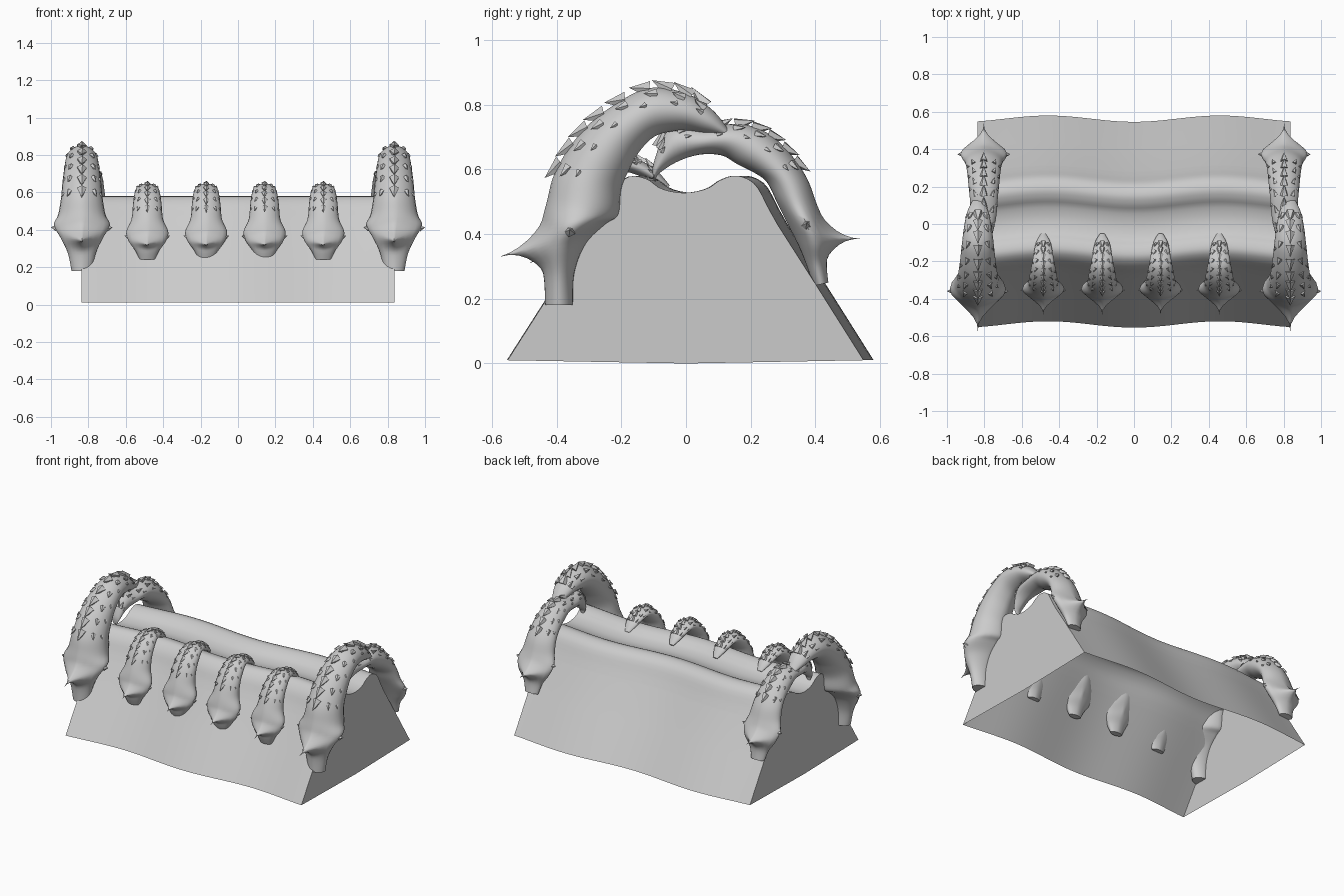
import bpy, bmesh, math
from mathutils import Vector

if "Cube" in bpy.data.objects:
    bpy.data.objects.remove(bpy.data.objects["Cube"])

stone = bpy.data.materials.new("grey stone")
stone.diffuse_color = (0.6, 0.6, 0.6, 1)
stone.use_nodes = True
stone.node_tree.nodes["Principled BSDF"].inputs["Base Color"].default_value = stone.diffuse_color


def spline(rows, t):
    """Catmull-Rom value of a table of control rows at t in 0..1."""
    n = len(rows) - 1
    f = min(t * n, n - 1e-6)
    i = int(f)
    u = f - i
    p0, p1, p2, p3 = (rows[max(0, min(n, i + k))] for k in (-1, 0, 1, 2))
    return [0.5 * (2*b + (c-a)*u + (2*a-5*b+4*c-d)*u*u + (3*b-a-3*c+d)*u**3)
            for a, b, c, d in zip(p0, p1, p2, p3)]


def finish(bm, name, angle):
    bmesh.ops.recalc_face_normals(bm, faces=bm.faces)
    me = bpy.data.meshes.new(name)
    bm.to_mesh(me)
    bm.free()
    me.materials.append(stone)
    ob = bpy.data.objects.new(name, me)
    bpy.context.collection.objects.link(ob)
    bpy.ops.object.select_all(action='DESELECT')
    ob.select_set(True)
    bpy.context.view_layer.objects.active = ob
    bpy.ops.object.shade_smooth_by_angle(angle=math.radians(angle))


# Wall: sloped sides, twin rounded ridges with a trough, open underneath
crest = [(-0.285, 0.415), (-0.255, 0.468), (-0.22, 0.535), (-0.17, 0.577), (-0.115, 0.57),
         (-0.07, 0.54), (0, 0.527), (0.07, 0.54), (0.115, 0.568), (0.165, 0.58),
         (0.22, 0.553), (0.262, 0.478), (0.29, 0.428)]
profile = [(-0.545, 0.01), (-0.40, 0.237)] + [spline(crest, k / 40) for k in range(41)]
profile += [(0.415, 0.232), (0.555, 0.01)]


def sway(x):
    return 0.008 - 0.017 * math.cos(math.pi * x / 0.46)


bm = bmesh.new()
xs = [-0.838 + 1.674 * k / 32 for k in range(33)]
grid = [[bm.verts.new((x, y + sway(x), z)) for y, z in profile] for x in xs]
for a, b in zip(grid, grid[1:]):
    for k in range(len(profile) - 1):
        bm.faces.new((a[k], b[k], b[k + 1], a[k + 1]))
for row in (grid[0], grid[-1]):
    bm.faces.new(row + [bm.verts.new((row[0].co.x, 0, 0))])
finish(bm, "wall", 40)


# Claws: rows are outer y, outer z, inner y, inner z, half width
big_front = [
    (-.435, .18, -.35, .18, .055), (-.44, .27, -.345, .28, .075), (-.46, .35, -.31, .37, .115),
    (-.45, .42, -.25, .43, .15), (-.43, .50, -.21, .46, .127), (-.405, .59, -.20, .54, .112),
    (-.34, .695, -.175, .60, .104), (-.25, .78, -.14, .66, .095), (-.12, .85, -.09, .705, .085),
    (0, .835, -.01, .72, .072), (.08, .785, .06, .71, .055), (.13, .725, .12, .70, .028)]
big_back = [
    (.44, .25, .395, .24, .045), (.435, .31, .37, .31, .065), (.445, .37, .345, .37, .105),
    (.435, .42, .31, .44, .125), (.405, .49, .28, .50, .105), (.375, .57, .25, .56, .095),
    (.325, .645, .21, .59, .088), (.255, .71, .16, .615, .082), (.17, .74, .11, .643, .075),
    (.06, .73, .04, .645, .068), (-.05, .725, -.03, .622, .05), (-.10, .62, -.085, .585, .03),
    (-.10, .565, -.095, .56, .012)]
small_front = [
    (-.385, .24, -.345, .24, .04), (-.405, .29, -.33, .29, .065), (-.415, .34, -.305, .34, .1),
    (-.405, .39, -.285, .39, .112), (-.385, .46, -.26, .45, .085), (-.35, .54, -.245, .52, .077),
    (-.295, .61, -.22, .56, .07), (-.225, .647, -.19, .59, .06), (-.15, .632, -.15, .582, .05),
    (-.09, .595, -.10, .56, .037), (-.05, .55, -.06, .54, .015)]


def claw(name, rows, cx, size, spike):
    bm = bmesh.new()
    steps, sides = 60, 24
    flare = .25

    def skin(t, a):
        """Ridged section, more pinched at the flared heel."""
        oy, oz, iy, iz, w = spline(rows, t)
        c, s = math.cos(a), math.sin(a)
        pinch = .25 + .6 * math.exp(-((t - flare) / .07) ** 2)
        x = w * math.copysign(abs(s) ** (1 + pinch), s)
        return Vector((cx + x, (oy + iy) / 2 + (oy - iy) / 2 * c,
                       (oz + iz) / 2 + (oz - iz) / 2 * c))

    def body(t, a):
        """Skin drawn out into the heel spike."""
        p = skin(t, a)
        turn = min(a, 2 * math.pi - a)
        d = math.hypot(turn / 1.15, (t - .2) / .095)
        return p.lerp(Vector((cx, *spike)), max(0, 1 - d) ** 1.6)

    def thorn(t, a, radius, tip):
        """Five sided spine standing on the skin."""
        base = skin(t, a)
        axis = (tip - base).normalized()
        u = axis.orthogonal().normalized()
        v = axis.cross(u)
        ring = [bm.verts.new(base - axis * radius * .6 + radius *
                (u * math.cos(k * 1.2566) + v * math.sin(k * 1.2566))) for k in range(5)]
        top = bm.verts.new(tip)
        for k in range(5):
            bm.faces.new((ring[k], ring[(k + 1) % 5], top))
        bm.faces.new(ring[::-1])

    # Curved body
    rings = [[bm.verts.new(body(i / steps, 2 * math.pi * k / sides)) for k in range(sides)]
             for i in range(steps + 1)]
    for a, b in zip(rings, rings[1:]):
        for k in range(sides):
            j = (k + 1) % sides
            bm.faces.new((a[k], a[j], b[j], b[k]))
    bm.faces.new(rings[0])
    bm.faces.new(rings[-1])

    # Rows of backward leaning spines along the back
    for angle, length, count in ((0, .055, 9), (.75, .034, 7), (-.75, .034, 7),
                                 (1.2, .02, 6), (-1.2, .02, 6)):
        for k in range(count):
            t = .47 + .40 * k / (count - 1)
            p = skin(t, angle)
            out = (p - skin(t, angle + math.pi)).normalized()
            back = (skin(t - .03, angle) - p).normalized()
            thorn(t, angle, length * size * .5, p + (out * .42 + back * .8) * length * size)

    # Side barbs on the flare
    for s in (-1, 1):
        p = skin(flare, s * math.pi / 2)
        thorn(flare, s * math.pi / 2, .018 * size, p + Vector((s * .02 * size, 0, .004)))
    finish(bm, name, 50)


for side, label in ((-1, "left"), (1, "right")):
    claw("front_claw_" + label, big_front, side * .835, 1, (-.575, .33))
    claw("back_claw_" + label, big_back, side * .803, .85, (.54, .385))
for i, x in enumerate((-.485, -.17, .142, .456)):
    claw(f"small_claw_{i + 1}", small_front, x, .62, (-.485, .31))
